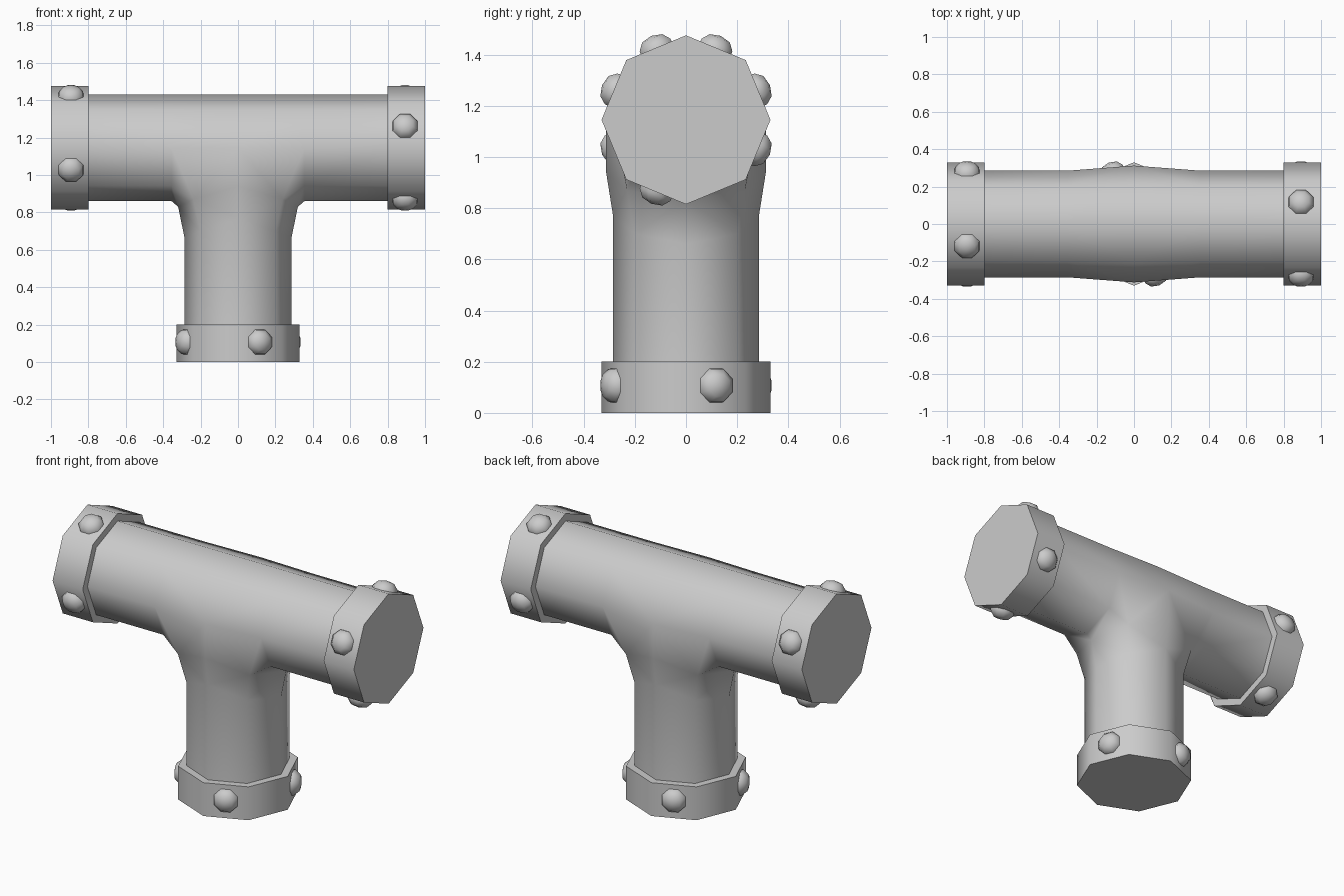
import bpy, bmesh
from math import pi, radians, sin, cos
from mathutils import Matrix, Vector

if "Cube" in bpy.data.objects:
    bpy.data.objects.remove(bpy.data.objects["Cube"])

R, FR, AX = 0.285, 0.33, 1.145      # pipe radius, flange radius, height of cross pipe
D = R * cos(pi / 4)


def finish(bm, name, angle):
    bmesh.ops.recalc_face_normals(bm, faces=bm.faces)
    me = bpy.data.meshes.new(name)
    bm.to_mesh(me)
    bm.free()
    ob = bpy.data.objects.new(name, me)
    bpy.context.collection.objects.link(ob)
    bpy.ops.object.select_all(action='DESELECT')
    ob.select_set(True)
    bpy.context.view_layer.objects.active = ob
    bpy.ops.object.shade_smooth_by_angle(angle=radians(angle))
    return ob


def strip(bm, a, b):
    for i in range(len(a) - 1):
        bm.faces.new((a[i], a[i + 1], b[i + 1], b[i]))


# Tee pipe body: one quarter, mirrored in x and y
bm = bmesh.new()
def row(pts):
    return [bm.verts.new(p) for p in pts]

half = [(0, R), (D, D), (R, 0), (D, -D), (0, -R)]            # (y, z) top to bottom
end = row([(0.81, y, AX + z) for y, z in half])
mid = row([(0.355, y, AX + z) for y, z in half])
crown = row([(0, 0, AX + R), (0, D + 0.01, AX + D), (0, 0.312, AX)])
collar = row([(0.32, 0, 0.83), (0.238, 0.23, 0.87), (0, 0.312, 0.94)])
neck = row([(R, 0, 0.66), (D, D, 0.70), (0, R, 0.77)])
foot = row([(R, 0, 0.19), (D, D, 0.19), (0, R, 0.19)])
strip(bm, end, mid)
strip(bm, mid[:3], crown)
strip(bm, collar, neck)
strip(bm, neck, foot)
bm.faces.new((collar[0], collar[1], mid[3], mid[4]))
bm.faces.new((collar[1], mid[2], mid[3]))
bm.faces.new((collar[1], collar[2], crown[2], mid[2]))
bmesh.ops.recalc_face_normals(bm, faces=bm.faces)
if end[0].link_faces[0].normal.z < 0:
    bmesh.ops.reverse_faces(bm, faces=bm.faces)
for axis in (0, 1):
    geom = bm.verts[:] + bm.edges[:] + bm.faces[:]
    bmesh.ops.mirror(bm, geom=geom, axis='XY'[axis], merge_dist=0.0005)
bmesh.ops.remove_doubles(bm, verts=bm.verts, dist=0.0005)
finish(bm, "tee_pipe", 75)


def flange(name, matrix, flip):
    # Solid octagonal end collar, local z = 0 at the outer face
    bm = bmesh.new()
    bmesh.ops.create_cone(bm, cap_ends=True, segments=8, radius1=FR, radius2=FR, depth=0.2,
                          matrix=matrix @ Matrix.Translation((0, 0, 0.1)))
    finish(bm, name, 60)
    # Domed bolts on every second side
    bm = bmesh.new()
    for k in range(4):
        a = flip * pi / 8 + k * pi / 2
        out = Vector((cos(a), sin(a), 0))
        place = (matrix @ Matrix.Translation(out * FR * cos(pi / 8) + Vector((0, 0, 0.107)))
                 @ out.to_track_quat('Z', 'Y').to_matrix().to_4x4())
        rings = [[bm.verts.new(place @ Vector((r * cos(i * pi / 4 + pi / 8),
                                               r * sin(i * pi / 4 + pi / 8), h)))
                  for i in range(8)] for r, h in ((0.072, -0.01), (0.07, 0.012), (0.046, 0.04))]
        tip = bm.verts.new(place @ Vector((0, 0, 0.05)))
        for lo, hi in zip(rings, rings[1:]):
            strip(bm, lo + lo[:1], hi + hi[:1])
        for i in range(8):
            bm.faces.new((rings[-1][i], rings[-1][(i + 1) % 8], tip))
        bm.faces.new(rings[0][::-1])
    finish(bm, name.replace("flange", "bolts"), 70)


# Bottom, right and left ends
flange("bottom_flange", Matrix(), 1)
for name, s in (("right_flange", 1), ("left_flange", -1)):
    # local x -> world y, local y -> world z * s, local z -> inward along x
    m = Matrix(((0, 0, -s, s), (1, 0, 0, 0), (0, -s, 0, AX), (0, 0, 0, 1)))
    # bolt at -22.5 deg (right) or +22.5 deg (left) in the y-z plane
    flange(name, m, 1)
